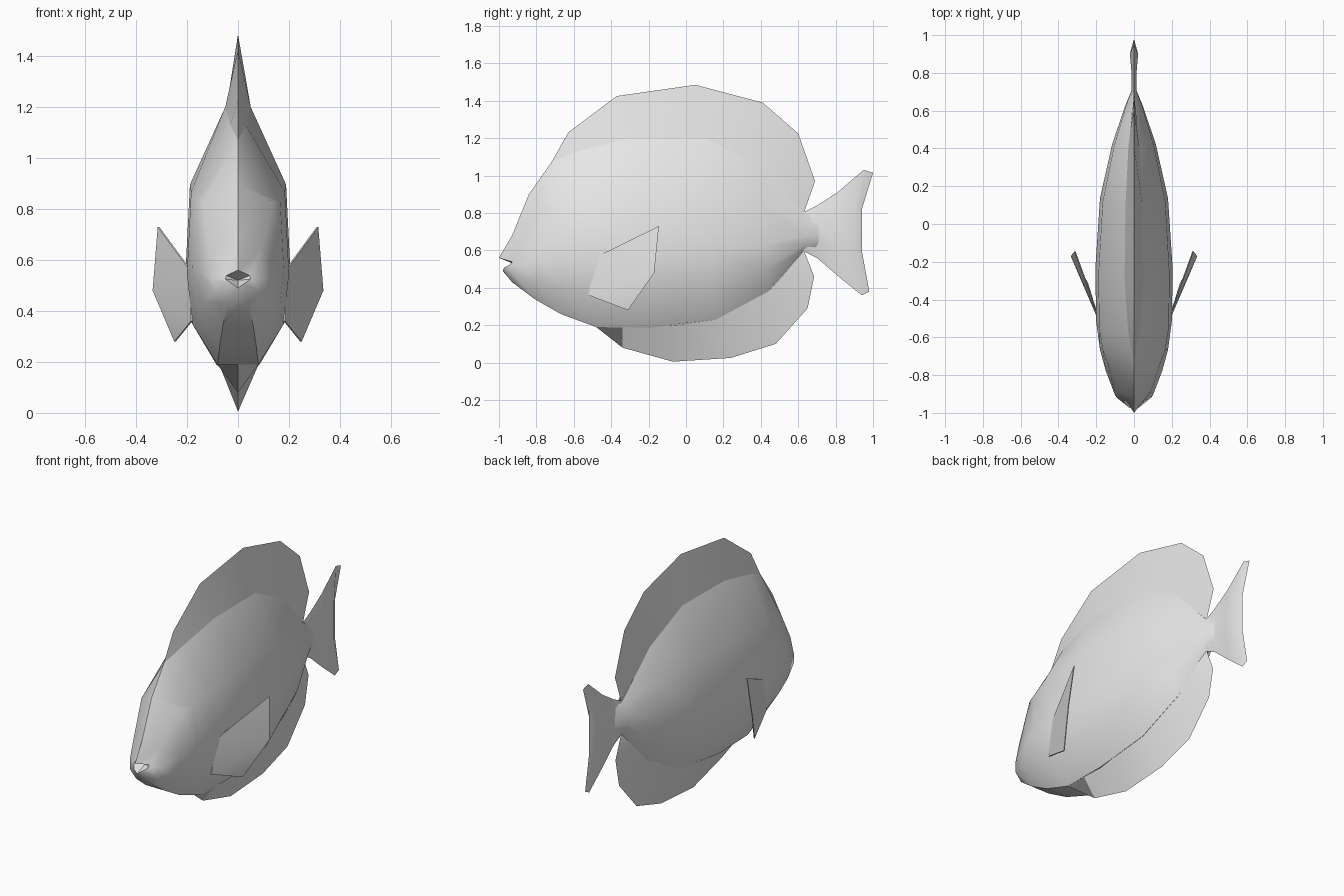
import bpy, bmesh, math

skin = bpy.data.materials.new("pale grey")
skin.diffuse_color = (0.8, 0.8, 0.8, 1)


def build(name, verts, faces, angle=30):
    """Make a welded, outward-facing, angle-smoothed mesh object."""
    me = bpy.data.meshes.new(name)
    me.from_pydata(verts, [], faces)
    bm = bmesh.new()
    bm.from_mesh(me)
    bmesh.ops.remove_doubles(bm, verts=bm.verts, dist=0.0005)
    bmesh.ops.dissolve_degenerate(bm, edges=bm.edges, dist=0.0005)
    bmesh.ops.recalc_face_normals(bm, faces=bm.faces)
    bm.to_mesh(me)
    bm.free()
    me.materials.append(skin)
    ob = bpy.data.objects.new(name, me)
    bpy.context.collection.objects.link(ob)
    bpy.ops.object.select_all(action='DESELECT')
    ob.select_set(True)
    bpy.context.view_layer.objects.active = ob
    bpy.ops.object.shade_smooth_by_angle(angle=math.radians(angle))
    return ob


def grid_faces(rows, cols, closed=False):
    n = cols if closed else cols - 1
    return [(r * cols + c, r * cols + (c + 1) % cols,
             (r + 1) * cols + (c + 1) % cols, (r + 1) * cols + c)
            for r in range(rows - 1) for c in range(n)]


# Body: rings from the mouth to the tail root
# (top y, top z, bottom y, bottom z, half width, ridge width, shoulder height, side setback)
rings = [
    (-1.00, 0.56, -0.98, 0.49, 0.05, 0.00, 0.70, 0.10),
    (-0.93, 0.68, -0.93, 0.43, 0.10, 0.00, 0.85, 0.06),
    (-0.84, 0.90, -0.81, 0.34, 0.15, 0.00, 0.87, 0.12),
    (-0.72, 1.07, -0.67, 0.26, 0.18, 0.00, 0.70, 0.06),
    (-0.58, 1.13, -0.48, 0.19, 0.20, 0.03, 0.72, 0.00),
    (-0.30, 1.20, -0.20, 0.185, 0.205, 0.05, 0.70, 0.00),
    (0.10, 1.20, 0.16, 0.23, 0.18, 0.045, 0.70, 0.00),
    (0.40, 1.05, 0.44, 0.38, 0.115, 0.03, 0.70, 0.00),
    (0.63, 0.80, 0.63, 0.60, 0.045, 0.005, 0.70, 0.00),
    (0.71, 0.79, 0.71, 0.61, 0.012, 0.00, 0.70, 0.00),
]
verts = []
for i, (yt, zt, yb, zb, w, ridge, sh, back) in enumerate(rings):
    belly = 0.4 if 0 < i < 8 else 0.0
    half = [(ridge, 1), (0.92 * w, sh), (w, 0.38 if i else 0.5),
            (0.9 * w if i else 0.5 * w, 0.17 if i else 0.25), (belly * w, 0)]
    side = [(x, yb + (yt - yb) * f + back * f * x / w, zb + (zt - zb) * f) for x, f in half]
    verts += side + [(-x, y, z) for x, y, z in reversed(side)]
faces = grid_faces(len(rings), 10, closed=True)
# mouth hollow and closed tail root
verts.append((0, -0.90, 0.52))
faces += [(c, (c + 1) % 10, len(verts) - 1) for c in range(10)]
faces.append(tuple(range(90, 100)))
build("body", verts, faces, 35)


# Dorsal and anal fins: wedges from a wide base to a sharp rim
def wedge_fin(name, rim, base):
    v = []
    for (y, z), (by, bz, bx) in zip(rim, base):
        v += [(bx, by, bz), (0, y, z), (-bx, by, bz)]
    build(name, v, grid_faces(len(rim), 3))


wedge_fin("dorsal_fin",
          [(-0.72, 1.07), (-0.63, 1.23), (-0.37, 1.425), (0.05, 1.485),
           (0.41, 1.39), (0.60, 1.225), (0.69, 0.97), (0.63, 0.80)],
          [(-0.72, 1.07, 0), (-0.58, 1.13, 0.03), (-0.30, 1.20, 0.05), (0.10, 1.20, 0.045),
           (0.40, 1.05, 0.03), (0.50, 0.94, 0.02), (0.57, 0.865, 0.01), (0.63, 0.80, 0)])
wedge_fin("anal_fin",
          [(-0.48, 0.19), (-0.34, 0.08), (-0.07, 0.005), (0.24, 0.025),
           (0.48, 0.10), (0.65, 0.29), (0.685, 0.46), (0.63, 0.60)],
          [(-0.48, 0.19, 0.08), (-0.34, 0.188, 0.08), (-0.07, 0.20, 0.078), (0.16, 0.23, 0.07),
           (0.44, 0.38, 0.045), (0.52, 0.47, 0.03), (0.58, 0.54, 0.02), (0.63, 0.60, 0)])

# Tail fin: columns from the root to the forked edge, four heights each
columns = [
    ([0.62] * 4, (0.80, 0.74, 0.66, 0.60), (0.0, 0.035, 0.035, 0.0)),
    ([0.70] * 4, (0.84, 0.75, 0.65, 0.56), (0.0, 0.012, 0.012, 0.0)),
    ([0.81] * 4, (0.91, 0.77, 0.63, 0.465), (0.0, 0.014, 0.014, 0.0)),
    ((0.95, 0.90, 0.90, 0.94), (1.03, 0.82, 0.60, 0.36), (0.0, 0.022, 0.022, 0.0)),
    ((1.00, 0.94, 0.94, 0.98), (1.015, 0.82, 0.60, 0.38), (0, 0, 0, 0)),
]
v, f = [], []
for s in (1, -1):
    f += [tuple(i + len(v) for i in q) for q in grid_faces(5, 4)]
    v += [(s * x, y, z) for ys, zs, xs in columns for x, y, z in zip(xs, ys, zs)]
build("tail_fin", v, f)

# Pectoral fins: thin flared blades on both sides
blade = [(0.19, -0.49, 0.56), (0.315, -0.145, 0.73), (0.335, -0.17, 0.48),
         (0.25, -0.31, 0.28), (0.185, -0.52, 0.36)]
for s, label in ((1, "right"), (-1, "left")):
    v = [(s * (x + o), y, z) for o in (0, -0.006) for x, y, z in blade]
    f = [(0, 1, 2), (0, 2, 4), (2, 3, 4), (7, 6, 5), (9, 7, 5), (9, 8, 7)]
    f += [(i, (i + 1) % 5, (i + 1) % 5 + 5, i + 5) for i in range(5)]
    build(label + "_pectoral_fin", v, f)
